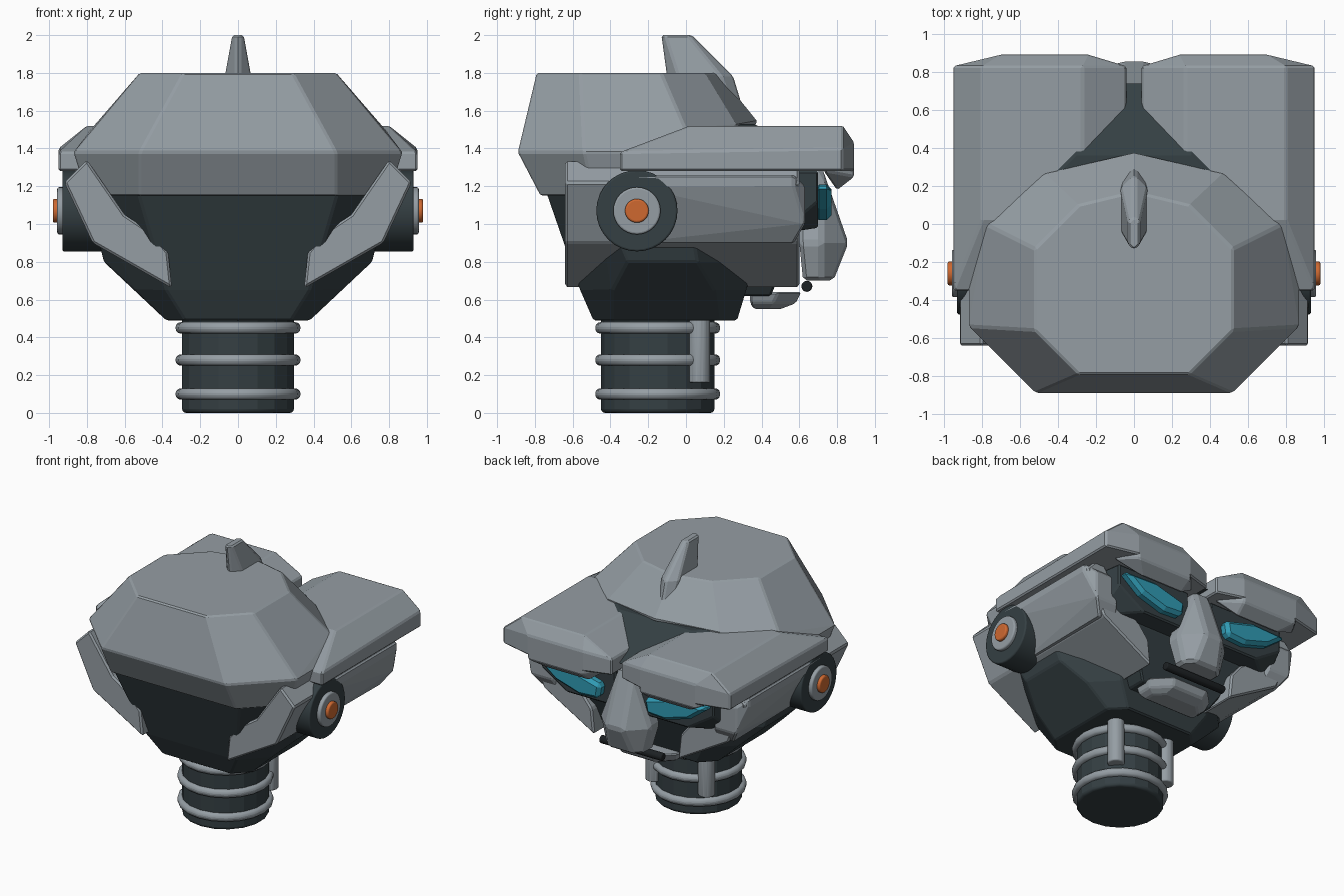
import bpy, bmesh
from math import radians
from mathutils import Matrix

if "Cube" in bpy.data.objects:
    bpy.data.objects.remove(bpy.data.objects["Cube"], do_unlink=True)


def material(name, red, green, blue):
    mat = bpy.data.materials.new(name)
    mat.use_nodes = True
    color = (red, green, blue, 1)
    mat.diffuse_color = color
    mat.node_tree.nodes["Principled BSDF"].inputs["Base Color"].default_value = color
    return mat


GREY = material("armor grey", red=0.3, green=0.34, blue=0.37)
DARK = material("dark slate", red=0.035, green=0.05, blue=0.056)
BLACK = material("near black", red=0.012, green=0.015, blue=0.017)
CYAN = material("eye cyan", red=0.03, green=0.33, blue=0.46)
ORANGE = material("ear orange", red=0.62, green=0.14, blue=0.03)


def finish(name, bm, mat, bevel, pair, segments=1):
    """Turn the bmesh into an object with bevelled edges, mirrored if it is one of a pair."""
    bmesh.ops.recalc_face_normals(bm, faces=bm.faces)
    mesh = bpy.data.meshes.new(name)
    bm.to_mesh(mesh)
    bm.free()
    mesh.materials.append(mat)
    ob = bpy.data.objects.new(name, mesh)
    bpy.context.collection.objects.link(ob)
    if bevel:
        mod = ob.modifiers.new("Bevel", "BEVEL")
        mod.width, mod.segments = bevel, segments
        mod.limit_method, mod.angle_limit = "ANGLE", radians(25)
    if pair:
        ob.modifiers.new("Mirror", "MIRROR")
    return ob


def ring(z, width, back, front, corner=0, front_corner=None):
    """Level rectangle with cut corners; width is measured from the middle."""
    nose = corner if front_corner is None else front_corner
    points = []
    for side in (-1, 1):
        points += [(side * (width - corner), back, z), (side * width, back + corner, z),
                   (side * width, front - nose, z), (side * (width - nose), front, z)]
    return points


def panel(y, inner, outer, low, high):
    """Upright rectangle facing along y."""
    return [(x, y, z) for x in (inner, outer) for z in (low, high)]


def hull(name, mat, *loops, bevel=0.01, pair=False):
    """Faceted convex block around its cross-sections."""
    bm = bmesh.new()
    for point in sorted(set(sum(loops, []))):
        bm.verts.new(point)
    out = bmesh.ops.convex_hull(bm, input=bm.verts)
    spare = {v for v in out["geom_interior"] + out["geom_unused"] if isinstance(v, bmesh.types.BMVert)}
    bmesh.ops.delete(bm, geom=list(spare), context="VERTS")
    bmesh.ops.dissolve_limit(bm, angle_limit=radians(3), verts=bm.verts, edges=bm.edges)
    return finish(name, bm, mat, bevel, pair)


def prism(name, mat, outline, back, front, bevel):
    """Mirrored pair of plates, each an outline in x and z extruded along y."""
    bm = bmesh.new()
    face = bm.faces.new([bm.verts.new((x, back, z)) for x, z in outline])
    out = bmesh.ops.extrude_face_region(bm, geom=[face])
    verts = [v for v in out["geom"] if isinstance(v, bmesh.types.BMVert)]
    bmesh.ops.translate(bm, verts=verts, vec=(0, front - back, 0))
    return finish(name, bm, mat, bevel, pair=True)


def cylinder(name, mat, center, radius, depth, axis="Z", sides=20, bevel=0.01, pair=False):
    bm = bmesh.new()
    turn = Matrix.Rotation(radians(90), 4, "Y") if axis == "X" else Matrix()
    bmesh.ops.create_cone(bm, cap_ends=True, segments=sides, radius1=radius, radius2=radius,
                          depth=depth, matrix=Matrix.Translation(center) @ turn)
    ob = finish(name, bm, mat, bevel, pair, segments=3)
    bpy.ops.object.select_all(action="DESELECT")
    ob.select_set(True)
    bpy.context.view_layer.objects.active = ob
    bpy.ops.object.shade_smooth_by_angle(angle=radians(19))


# Neck column, collars and pistons
NECK_Y = -0.15
cylinder("neck", DARK, center=(0, NECK_Y, 0.27), radius=0.3, depth=0.54, sides=18, bevel=0.02)
for place, height in (("lower", 0.1), ("middle", 0.28), ("upper", 0.45)):
    cylinder(f"{place}_neck_collar", GREY, center=(0, NECK_Y, height), radius=0.33, depth=0.06, bevel=0.025)
cylinder("neck_piston", GREY, center=(0.22, 0.07, 0.34), radius=0.06, depth=0.36, sides=12, pair=True)

# Dark inner skull
hull("skull", DARK,
     ring(z=0.49, width=0.38, back=-0.49, front=0.27, corner=0.1),
     ring(z=0.65, width=0.55, back=-0.56, front=0.32, corner=0.17),
     ring(z=0.8, width=0.71, back=-0.61, front=0.36, corner=0.3),
     ring(z=0.87, width=0.71, back=-0.64, front=0.36, corner=0.32, front_corner=0.3),
     ring(z=1.17, width=0.8, back=-0.74, front=0.4, corner=0.27, front_corner=0.4))
hull("inner_face", DARK,
     ring(z=1.3, width=0.5, back=0.1, front=0.58),
     ring(z=0.95, width=0.5, back=0.1, front=0.58),
     ring(z=0.62, width=0.3, back=0.1, front=0.45))
hull("forehead", DARK,
     ring(z=1.53, width=0.5, back=0, front=0.36, corner=0.1, front_corner=0.2),
     ring(z=1.34, width=0.4, back=0, front=0.74), bevel=0)

# Helmet shell with a pointed brim, and the crest on top
brim = [(0, 0.38, 1.54)]
for side in (-1, 1):
    brim += [(side * 0.47, 0.27, 1.52), (side * 0.78, 0, 1.5)]
hull("helmet", GREY, brim,
     ring(z=1.8, width=0.52, back=-0.79, front=0.1, corner=0.23),
     [(0, 0.17, 1.8)],
     ring(z=1.38, width=0.87, back=-0.89, front=0.1, corner=0.35, front_corner=0.2),
     ring(z=1.15, width=0.8, back=-0.77, front=0, corner=0.28))
hull("crest", GREY,
     ring(z=2, width=0.03, back=-0.13, front=0.03, corner=0.02),
     ring(z=1.78, width=0.07, back=-0.1, front=0.25, corner=0.06),
     ring(z=1.55, width=0.06, back=0, front=0.32, corner=0.05))

# Side guards: a folded shell and its raised outer panel
prism("side_guard", GREY,
      [(0.8, 1.34), (0.92, 1.22), (0.77, 0.9), (0.35, 0.66), (0.37, 0.85), (0.45, 0.95), (0.6, 1.05)],
      back=-0.64, front=0.6, bevel=0.012)
hull("side_panel", GREY,
     panel(y=-0.3, inner=0.75, outer=0.93, low=1.2, high=1.26),
     panel(y=0.57, inner=0.65, outer=0.93, low=1.2, high=1.26),
     panel(y=-0.3, inner=0.65, outer=0.78, low=0.9, high=1.2),
     panel(y=0.57, inner=0.65, outer=0.79, low=0.9, high=1.2),
     panel(y=0.63, inner=0.68, outer=0.86, low=1, high=1.2), pair=True)

# Brow blocks with lowered visors
crown = dict(inner=0.27, outer=0.8, low=1.3, high=1.52)
hull("brow", GREY,
     panel(y=-0.35, inner=0.5, outer=0.95, low=1.28, high=1.38),
     panel(y=0.02, **crown),
     panel(y=0.83, **crown),
     panel(y=0.2, inner=0.04, outer=0.95, low=1.28, high=1.4),
     panel(y=0.83, inner=0.04, outer=0.95, low=1.28, high=1.4),
     panel(y=0.89, inner=0.24, outer=0.7, low=1.28, high=1.43), pair=True)
hull("brow_visor", GREY,
     panel(y=0.73, inner=0.1, outer=0.8, low=1.28, high=1.3),
     panel(y=0.8, inner=0.25, outer=0.6, low=1.18, high=1.3),
     panel(y=0.89, inner=0.24, outer=0.7, low=1.25, high=1.3), pair=True)

# Eye sockets and slanted eyes
hull("eye_socket", DARK,
     panel(y=0.5, inner=0.1, outer=0.75, low=0.95, high=1.28),
     panel(y=0.7, inner=0.1, outer=0.72, low=1.12, high=1.28),
     panel(y=0.7, inner=0.15, outer=0.5, low=0.98, high=1.28), pair=True)
prism("eye", CYAN,
      [(0.18, 1.14), (0.2, 1.03), (0.36, 1.02), (0.56, 1.08), (0.72, 1.2), (0.44, 1.21)],
      back=0.68, front=0.77, bevel=0.025)

# Muzzle, mouth bar and chin
hull("muzzle", GREY,
     ring(z=1.3, width=0.06, back=0.6, front=0.72),
     ring(z=1.1, width=0.1, back=0.6, front=0.78, corner=0.04),
     ring(z=0.9, width=0.21, back=0.6, front=0.86, front_corner=0.14),
     ring(z=0.7, width=0.16, back=0.62, front=0.78, front_corner=0.06), bevel=0.02)
cylinder("mouth_bar", BLACK, center=(0, 0.64, 0.67), radius=0.03, depth=0.52, axis="X", sides=12)
hull("chin", GREY,
     ring(z=0.64, width=0.27, back=0.34, front=0.61, front_corner=0.12),
     ring(z=0.58, width=0.25, back=0.34, front=0.58, front_corner=0.12),
     ring(z=0.55, width=0.2, back=0.36, front=0.5, front_corner=0.06))

# Ear discs, stacked outwards
INSIDE = 0.65
for part, mat, radius, outer in (("disc", DARK, 0.215, 0.93), ("ring", GREY, 0.125, 0.957),
                                 ("button", ORANGE, 0.063, 0.98)):
    cylinder(f"ear_{part}", mat, center=((outer + INSIDE) / 2, -0.26, 1.07), radius=radius,
             depth=outer - INSIDE, axis="X", sides=32, pair=True)
